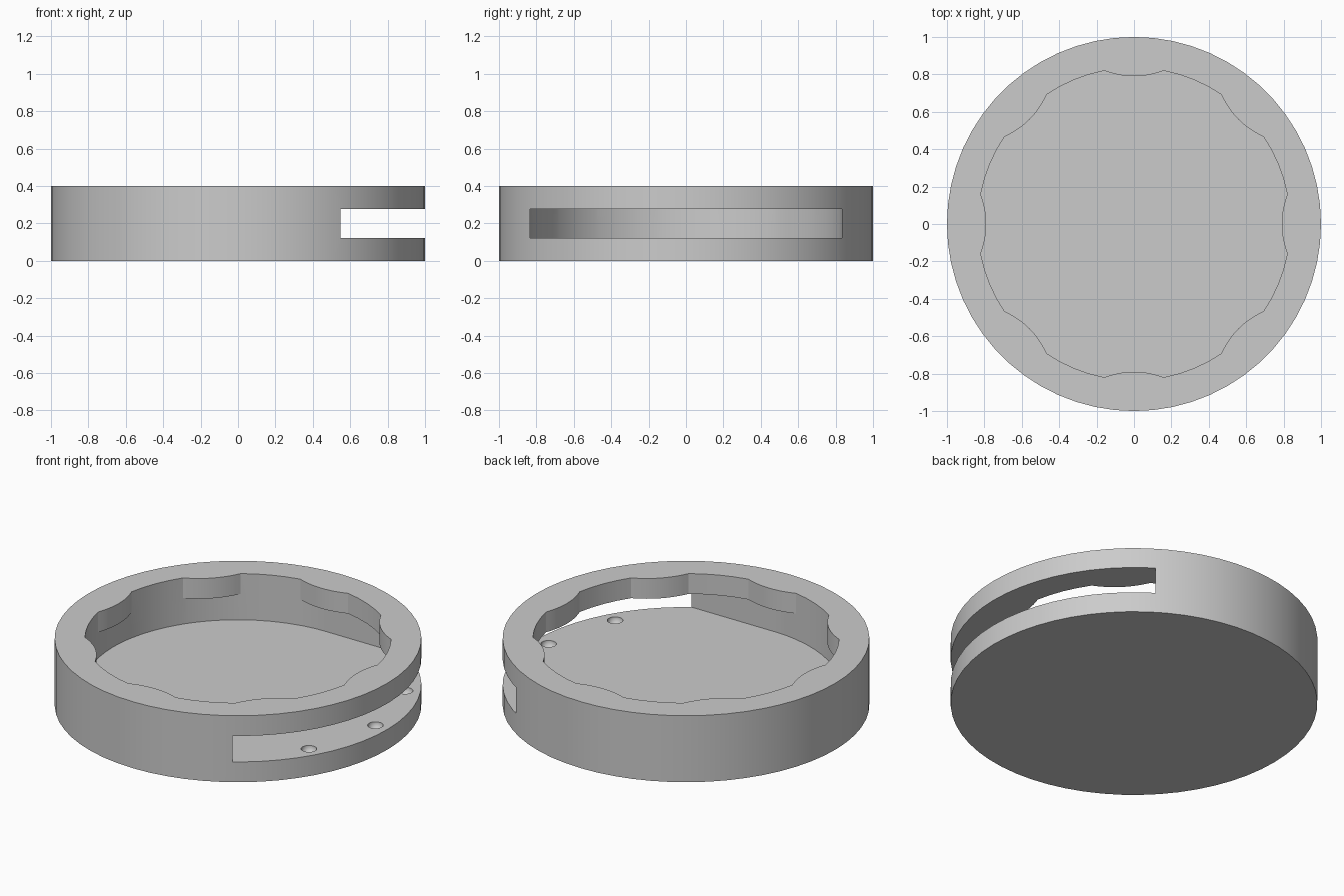
import bpy
from math import sin, cos, radians, pi
from mathutils import Vector

cube = bpy.data.objects.get("Cube")
if cube:
    bpy.data.objects.remove(cube, do_unlink=True)

HEIGHT = 0.4
FLOOR, CEILING = 0.122, 0.278      # slot between these heights
INNER = 0.835                      # pocket radius
BUMP_TIP = 0.79                    # how far the bumps reach in
BUMP_ANGLE = radians(11)

grey = bpy.data.materials.new("light_grey")
grey.use_nodes = True
colour = (0.6, 0.6, 0.6, 1)
grey.diffuse_color = colour
grey.node_tree.nodes["Principled BSDF"].inputs["Base Color"].default_value = colour


def prism(name, outline, bottom, top):
    """Closed upright prism over a counter-clockwise outline."""
    n = len(outline)
    verts = [(x, y, z) for z in (bottom, top) for x, y in outline]
    faces = [tuple(reversed(range(n))), tuple(range(n, 2 * n))]
    faces += [(i, (i + 1) % n, n + (i + 1) % n, n + i) for i in range(n)]
    mesh = bpy.data.meshes.new(name)
    mesh.from_pydata(verts, [], faces)
    mesh.materials.append(grey)
    obj = bpy.data.objects.new(name, mesh)
    bpy.context.collection.objects.link(obj)
    return obj


def polar(radius, angle):
    return (radius * cos(angle), radius * sin(angle))


def sector(centre, bumpy):
    """One eighth of the inner wall: a bump, then plain arc up to the next one."""
    points = []
    sag = INNER * cos(BUMP_ANGLE) - BUMP_TIP
    half = INNER * sin(BUMP_ANGLE)
    c, s = cos(centre), sin(centre)
    for i in range(-6, 7):
        t = i / 6
        if bumpy:
            out, side = BUMP_TIP + sag * t * t, half * t
            points.append((out * c - side * s, out * s + side * c))
        else:
            points.append(polar(INNER, centre + BUMP_ANGLE * t))
    gap = pi / 4 - 2 * BUMP_ANGLE
    points += [polar(INNER, centre + BUMP_ANGLE + gap * i / 4) for i in range(1, 4)]
    return points


def cut(body, cutter):
    mod = body.modifiers.new("cut_" + cutter.name, 'BOOLEAN')
    mod.operation = 'DIFFERENCE'
    mod.solver = 'EXACT'
    mod.object = cutter
    bpy.context.view_layer.objects.active = body
    bpy.ops.object.modifier_apply(modifier=mod.name)
    bpy.data.objects.remove(cutter, do_unlink=True)


# Round body
body = prism("round_tray", [polar(1, 2 * pi * i / 60) for i in range(60)], 0, HEIGHT)

# U-shaped pocket that runs out through the +x side
arc = [p for k in range(8) for p in sector(k * pi / 4, False)]
pocket = [p for p in arc if p[0] < -0.001]
pocket = [(0, INNER)] + pocket + [(0, -INNER), (1.2, -INNER), (1.2, INNER)]
cut(body, prism("pocket_cutter", pocket, FLOOR, CEILING))

# Scalloped opening in the top
opening = [p for k in range(8) for p in sector(k * pi / 4, True)]
cut(body, prism("opening_cutter", opening, (FLOOR + CEILING) / 2, HEIGHT + 0.1))

# Round dimples on the lip of the slot
for degrees in (-30, 0, 30):
    x, y = polar(0.915, radians(degrees))
    bpy.ops.mesh.primitive_uv_sphere_add(segments=24, ring_count=13, radius=0.043,
                                         location=(x, y, FLOOR))
    dimple = bpy.context.object
    dimple.name = "dimple_cutter"
    dimple.data.materials.append(grey)
    cut(body, dimple)

# Smooth round walls, crisp edges
bpy.ops.object.select_all(action='DESELECT')
body.select_set(True)
bpy.context.view_layer.objects.active = body
bpy.ops.object.shade_smooth_by_angle(angle=radians(20))
